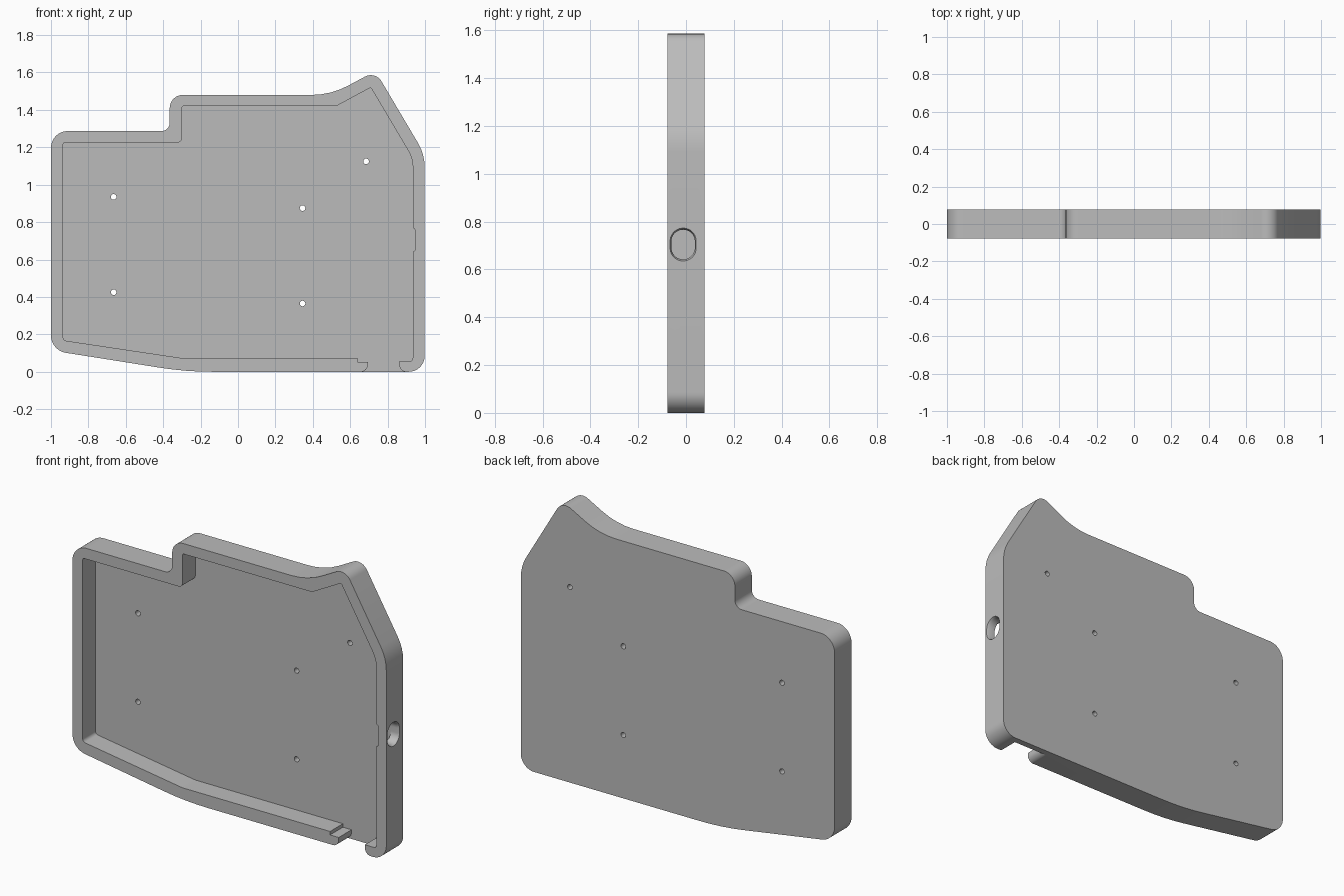
import bpy, bmesh, math
from mathutils import Vector

cube = bpy.data.objects.get("Cube")
if cube:
    bpy.data.objects.remove(cube, do_unlink=True)

HALF = 0.077      # half the tray depth
FLOOR = 0.04      # front surface of the floor plate

grey = bpy.data.materials.new("plain grey")
grey.use_nodes = True
colour = (0.5, 0.5, 0.5, 1)
grey.diffuse_color = colour
grey.node_tree.nodes["Principled BSDF"].inputs["Base Color"].default_value = colour


def rounded(corners, step=math.radians(7)):
    """Polygon of (u, v, radius) corners with every corner filleted."""
    out = []
    for i, (u, v, r) in enumerate(corners):
        p = Vector((u, v))
        a = (Vector(corners[i - 1][:2]) - p).normalized()
        b = (Vector(corners[(i + 1) % len(corners)][:2]) - p).normalized()
        if r == 0:
            out.append(p)
            continue
        turn = math.pi - a.angle(b)
        start = p + a * r * math.tan(turn / 2)
        centre = p + (a + b).normalized() * r / math.cos(turn / 2)
        sign = 1 if a.x * b.y - a.y * b.x < 0 else -1
        n = max(4, round(turn / step))
        for k in range(n + 1):
            t = sign * turn * k / n
            d = start - centre
            out.append(centre + Vector((d.x * math.cos(t) - d.y * math.sin(t),
                                        d.x * math.sin(t) + d.y * math.cos(t))))
    return out


def prism(name, outline, lo, hi, along="y", flare=1.0):
    """Extrude a 2D outline along y (outline in xz) or x (outline in yz)."""
    mid = sum(outline, Vector((0, 0))) / len(outline)
    place = (lambda p, d: (p.x, d, p.y)) if along == "y" else (lambda p, d: (d, p.x, p.y))
    bm = bmesh.new()
    near = [bm.verts.new(place(p, lo)) for p in outline]
    far = [bm.verts.new(place(mid + (p - mid) * flare, hi)) for p in outline]
    bm.faces.new(near)
    bm.faces.new(far[::-1])
    for i in range(len(near)):
        bm.faces.new((near[i - 1], near[i], far[i], far[i - 1]))
    bmesh.ops.recalc_face_normals(bm, faces=bm.faces)
    mesh = bpy.data.meshes.new(name)
    bm.to_mesh(mesh)
    bm.free()
    mesh.materials.append(grey)
    obj = bpy.data.objects.new(name, mesh)
    bpy.context.collection.objects.link(obj)
    return obj


def cut(body, cutter):
    """Subtract the cutter from the body and discard it."""
    cutter.hide_render = True
    mod = body.modifiers.new("cut", "BOOLEAN")
    mod.operation, mod.solver, mod.object = "DIFFERENCE", "EXACT", cutter
    bpy.context.view_layer.objects.active = body
    bpy.ops.object.modifier_apply(modifier=mod.name)
    bpy.data.objects.remove(cutter, do_unlink=True)


# Outer body
tray = prism("tray_case", rounded([
    (-1, 0.114, 0.095), (-1, 1.287, 0.09), (-0.365, 1.287, 0.045),
    (-0.365, 1.48, 0.07), (0.497, 1.48, 0.42), (0.7345, 1.608, 0.066),
    (0.998, 1.163, 0.25), (0.998, 0, 0.085), (-0.28, 0, 1.8)]), -HALF, HALF)

# Open cavity in front of the floor plate
cut(tray, prism("cavity", rounded([
    (-0.935, 0.168, 0.02), (-0.935, 1.225, 0.01), (-0.3, 1.225, 0.025),
    (-0.3, 1.42, 0.01), (0.525, 1.42, 0), (0.71, 1.52, 0.008),
    (0.935, 1.14, 0.17), (0.935, 0.073, 0), (-0.3, 0.073, 0.2)]), -0.2, FLOOR))

# Gap in the bottom wall, with thin rounded lips either side
cut(tray, prism("bottom_gap", rounded([
    (0.64, 0.1, 0), (0.64, 0.053, 0), (0.695, 0.053, 0), (0.695, -0.001, 0.04),
    (0.62, -0.001, 0), (0.62, -0.05, 0), (0.94, -0.05, 0), (0.94, -0.001, 0),
    (0.862, -0.001, 0.04), (0.862, 0.056, 0), (0.934, 0.056, 0.015),
    (0.934, 0.1, 0)]), -0.2, FLOOR))

# Shallow recess inside the side wall
cut(tray, prism("side_recess", rounded([
    (0.9, 0.642, 0), (0.9, 0.768, 0), (0.946, 0.768, 0.012),
    (0.946, 0.642, 0.012)]), -0.2, FLOOR))

# Rounded side port with a flared mouth
port = rounded([(-0.061, 0.642, 0.0485), (-0.061, 0.766, 0.0485),
                (0.037, 0.766, 0.0485), (0.037, 0.642, 0.0485)])
cut(tray, prism("side_port", port, 0.9, 1.1, "x"))
cut(tray, prism("port_mouth", port, 0.985, 1.015, "x", 1.25))

# Screw holes through the floor
for x, z in ((-0.665, 0.935), (-0.665, 0.425), (0.345, 0.875),
             (0.345, 0.365), (0.685, 1.125)):
    ring = [Vector((x + 0.015 * math.cos(k * math.tau / 20),
                    z + 0.015 * math.sin(k * math.tau / 20))) for k in range(20)]
    cut(tray, prism("screw_hole", ring, 0, 0.2))

# Smooth the fillets, keep the edges crisp
bpy.ops.object.select_all(action="DESELECT")
tray.select_set(True)
bpy.context.view_layer.objects.active = tray
bpy.ops.object.shade_smooth_by_angle(angle=math.radians(30))
